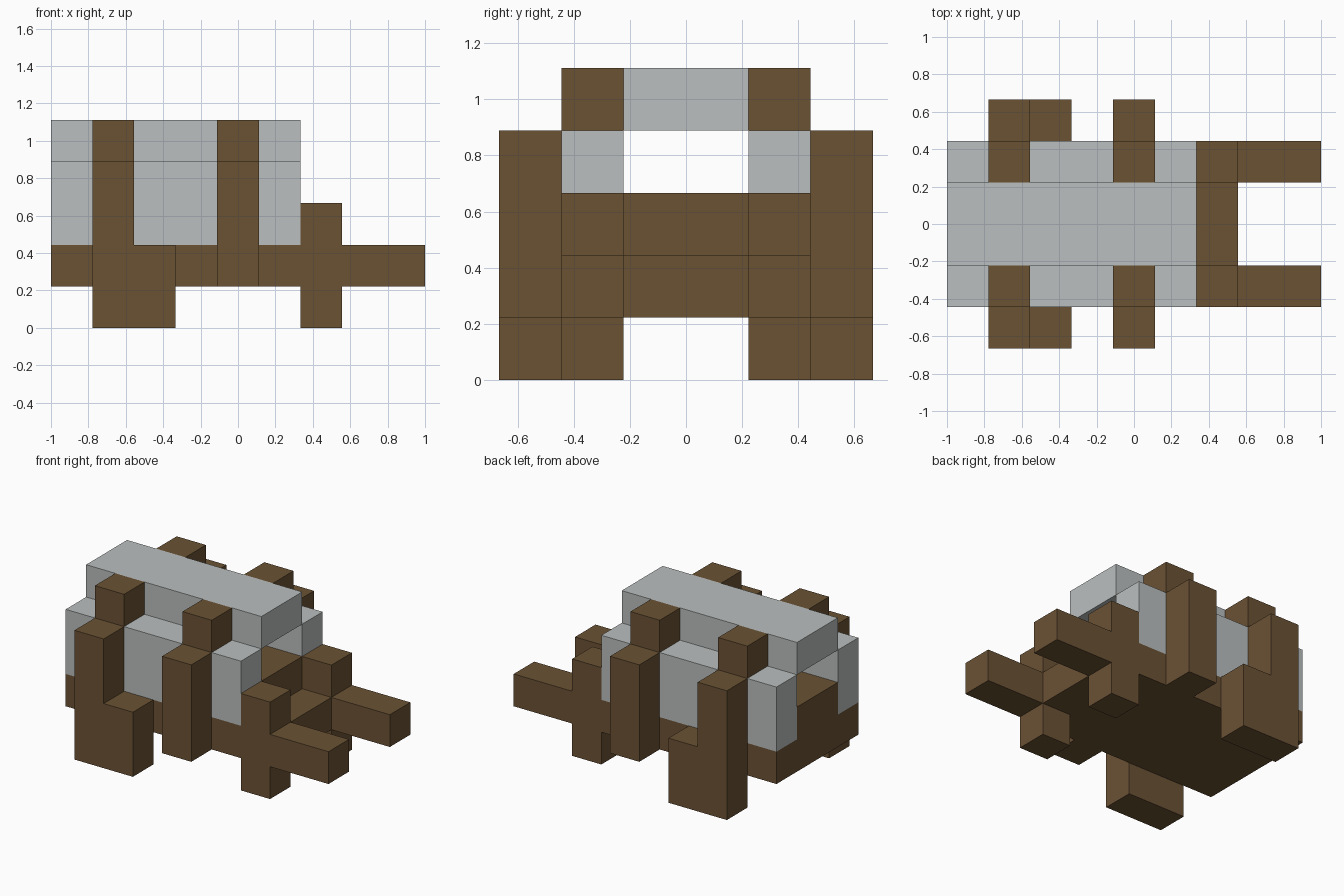
import bpy

U = 2 / 9  # edge of one block

cube = bpy.data.objects.get("Cube")
if cube:
    bpy.data.objects.remove(cube, do_unlink=True)


def make_material(name, color):
    mat = bpy.data.materials.new(name)
    mat.use_nodes = True
    mat.diffuse_color = color
    mat.node_tree.nodes["Principled BSDF"].inputs["Base Color"].default_value = color
    return mat


brown = make_material("brown", (0.147, 0.084, 0.034, 1))
pale_grey = make_material("pale grey", (0.497, 0.521, 0.521, 1))


def box(name, mat, x, y, z):
    """Box spanning block ranges; x from the rear end, y from the middle, z from the ground."""
    spans = (x, y, z)
    offset = (-1, 0, 0)
    centre = [(a + b) / 2 * U + o for (a, b), o in zip(spans, offset)]
    bpy.ops.mesh.primitive_cube_add(size=1, location=centre)
    obj = bpy.context.object
    obj.name = name
    obj.scale = [(b - a) * U for a, b in spans]
    bpy.ops.object.transform_apply(location=False, rotation=False, scale=True)
    obj.data.materials.append(mat)


def pair(name, mat, x, y, z):
    """The same box on both sides of the body."""
    box("front_" + name, mat, x, (-y[1], -y[0]), z)
    box("back_" + name, mat, x, y, z)


# Body: floor, raised core and roof over an open tunnel
box("body_floor", brown, (0, 7), (-2, 2), (1, 2))
box("body_core", brown, (0, 6), (-1, 1), (2, 3))
box("roof_beam", pale_grey, (0, 6), (-1, 1), (4, 5))
pair("side_wall", pale_grey, (0, 6), (1, 2), (2, 4))

# Head end: posts, short legs and arms
pair("head_post", brown, (6, 7), (1, 2), (2, 3))
pair("short_leg", brown, (6, 7), (1, 2), (0, 1))
pair("arm", brown, (7, 9), (1, 2), (1, 2))

# Rear legs with the tall column above
pair("rear_leg", brown, (1, 3), (2, 3), (0, 2))
pair("rear_column", brown, (1, 2), (2, 3), (2, 4))
pair("rear_column_top", brown, (1, 2), (1, 2), (4, 5))

# Middle columns
pair("middle_column", brown, (4, 5), (2, 3), (1, 4))
pair("middle_column_top", brown, (4, 5), (1, 2), (4, 5))
